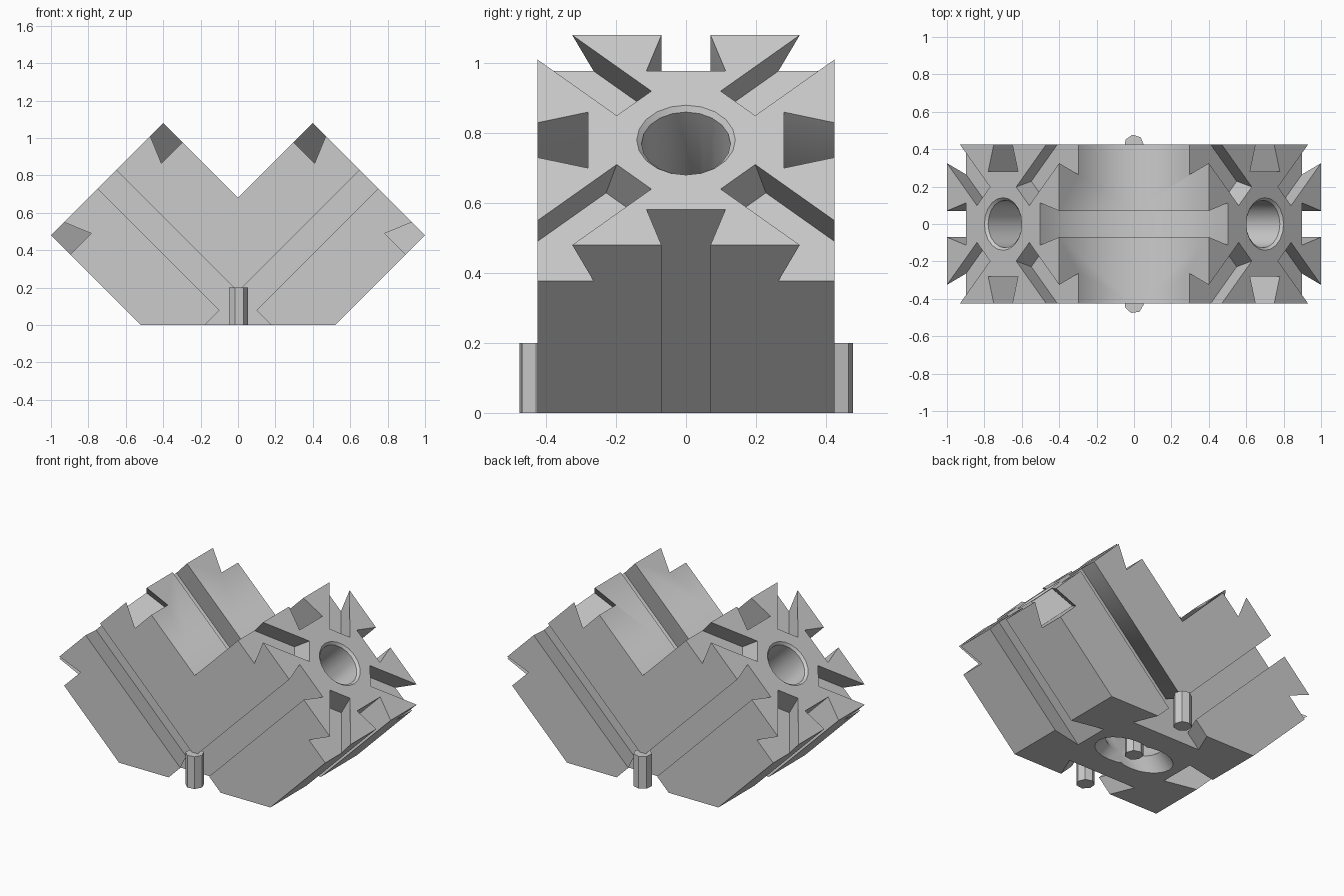
import bpy, bmesh, math
from mathutils import Matrix, Vector

if "Cube" in bpy.data.objects:
    bpy.data.objects.remove(bpy.data.objects["Cube"], do_unlink=True)

HALF = 0.425      # half of the square bar section
DEEP = 0.145      # dovetail depth
S = math.sqrt(0.5)

grey = bpy.data.materials.new("light_grey")
grey.use_nodes = True
grey.diffuse_color = (0.6, 0.6, 0.6, 1)
grey.node_tree.nodes["Principled BSDF"].inputs["Base Color"].default_value = (0.6, 0.6, 0.6, 1)


def loft(name, rings, matrix=Matrix()):
    """Closed solid through a list of equal rings of points."""
    bm = bmesh.new()
    loops = [[bm.verts.new(matrix @ Vector(p)) for p in ring] for ring in rings]
    n = len(loops[0])
    for a, b in zip(loops, loops[1:]):
        for i in range(n):
            j = (i + 1) % n
            bm.faces.new((a[i], a[j], b[j], b[i]))
    bm.faces.new(loops[0])
    bm.faces.new(loops[-1])
    bmesh.ops.recalc_face_normals(bm, faces=bm.faces)
    mesh = bpy.data.meshes.new(name)
    bm.to_mesh(mesh)
    bm.free()
    mesh.materials.append(grey)
    ob = bpy.data.objects.new(name, mesh)
    bpy.context.collection.objects.link(ob)
    return ob


def circle(r, z, n, turn=0.0):
    return [(r * math.cos(turn + math.tau * i / n), r * math.sin(turn + math.tau * i / n), z)
            for i in range(n)]


def dovetail(matrix, z0, z1):
    """Dovetail cutter: mouth at y = 0, floor at y = -DEEP, running along z."""
    prof = [(0.07, 0.03), (0.07, 0), (0.113, -DEEP), (-0.113, -DEEP), (-0.07, 0), (-0.07, 0.03)]
    return loft("slot_cutter", [[(x, y, z) for x, y in prof] for z in (z0, z1)], matrix)


def bore(matrix):
    """Round bore with a chamfered mouth."""
    return loft("bore_cutter", [circle(0.127, -1.8, 20), circle(0.127, -0.014, 20),
                                circle(0.161, 0.02, 20)], matrix)


# Arm frame: z along the arm, origin at the centre of its end face
arm = Matrix(((0, -S, S, 0.7), (1, 0, 0, 0), (0, S, S, 0.78), (0, 0, 0, 1)))
other_arm = Matrix.Scale(-1, 4, (1, 0, 0)) @ arm

# Half body: arm profile cut off at the middle and the base
outline = [(0, 0), (0.52, 0), (1, 0.48), (0.4, 1.08), (0, 0.68)]
body = loft("angle_connector", [[(x, y, z) for x, z in outline] for y in (-HALF, HALF)])

cutters = []
for k in range(4):
    turn = Matrix.Rotation(k * math.pi / 2, 4, 'Z')
    up = Matrix.Translation((0, HALF, 0))
    # Slots along the arm; side slots of both arms cross at the middle
    cutters.append(dovetail(arm @ turn @ up, -1.8, 0.1))
    if k % 2:
        cutters.append(dovetail(other_arm @ turn @ up, -1.8, 0.1))
    # Diagonal slots on the end face
    diagonal = Matrix.Rotation((k + 0.5) * math.pi / 2, 4, 'Z')
    cutters.append(dovetail(arm @ diagonal @ Matrix.Rotation(math.pi / 2, 4, 'X'), -0.8, -0.21))
cutters += [bore(arm), bore(other_arm)]

for c in cutters:
    mod = body.modifiers.new("cut", 'BOOLEAN')
    mod.operation, mod.solver, mod.object = 'DIFFERENCE', 'EXACT', c
    c.hide_render = True

# Bake the cuts, open the middle plane and mirror
result = body.evaluated_get(bpy.context.evaluated_depsgraph_get())
bm = bmesh.new()
bm.from_mesh(result.to_mesh())
bmesh.ops.remove_doubles(bm, verts=bm.verts, dist=0.0001)
middle = [f for f in bm.faces if all(abs(v.co.x) < 0.0005 for v in f.verts)]
bmesh.ops.delete(bm, geom=middle, context='FACES')
body.modifiers.clear()
bm.to_mesh(body.data)
bm.free()
for c in cutters:
    bpy.data.objects.remove(c, do_unlink=True)
mirror = body.modifiers.new("mirror", 'MIRROR')
mirror.merge_threshold = 0.001

bpy.ops.object.select_all(action='DESELECT')
body.select_set(True)
bpy.context.view_layer.objects.active = body
bpy.ops.object.shade_smooth_by_angle(angle=math.radians(30))

# Locating pins under the joint
for name, y in (("front_pin", -HALF), ("centre_pin", 0), ("back_pin", HALF)):
    loft(name, [circle(0.053, z, 7, -0.07) for z in (0, 0.2)], Matrix.Translation((0, y, 0)))
